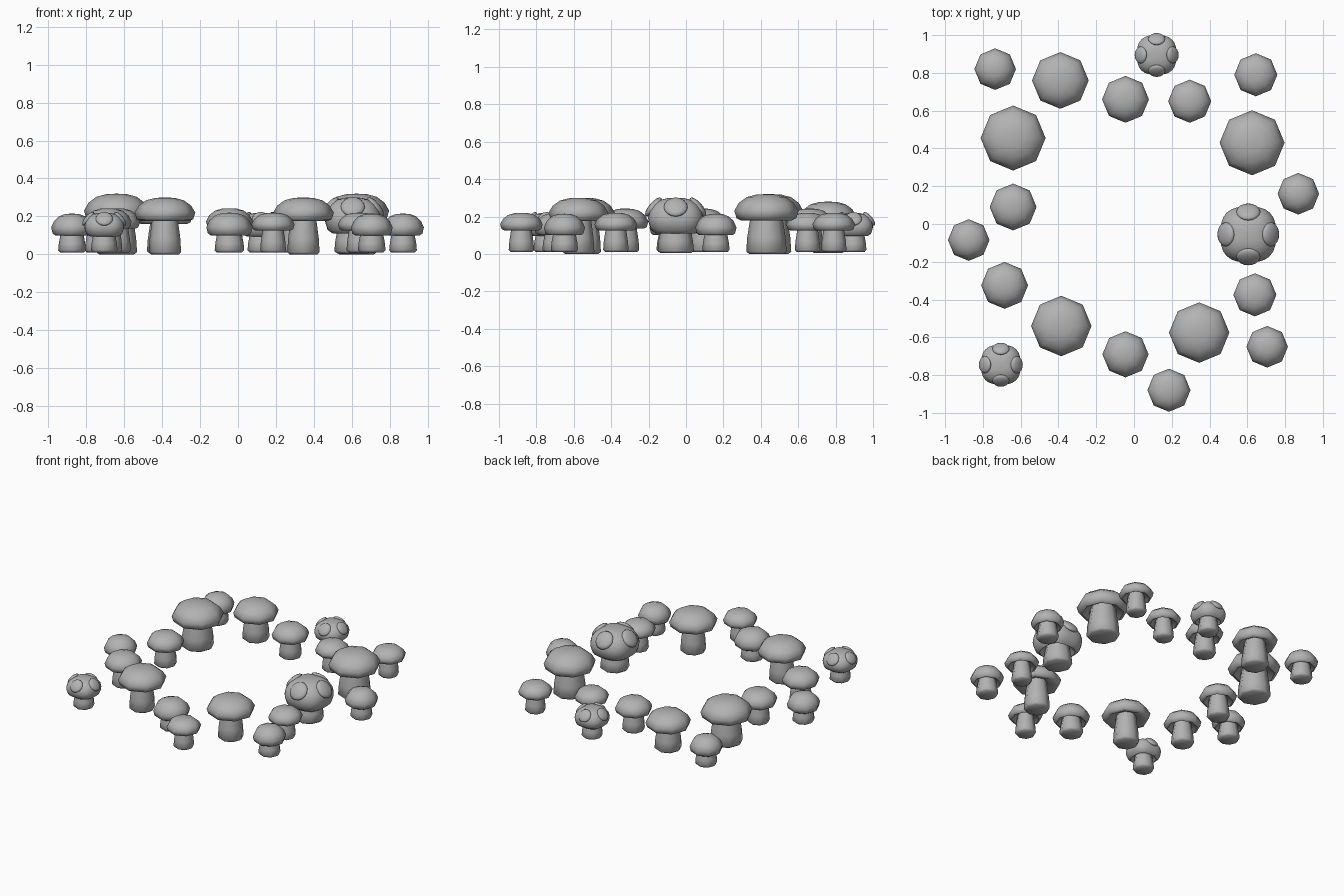
import bpy, bmesh, math
from mathutils import Matrix, Vector

if "Cube" in bpy.data.objects:
    bpy.data.objects.remove(bpy.data.objects["Cube"], do_unlink=True)

grey = bpy.data.materials.new("mushroom grey")
grey.use_nodes = True
grey.diffuse_color = (0.45, 0.45, 0.45, 1)
grey.node_tree.nodes["Principled BSDF"].inputs["Base Color"].default_value = (0.45, 0.45, 0.45, 1)


def finish(name, bm, x, y, angle=60):
    bmesh.ops.recalc_face_normals(bm, faces=bm.faces)
    mesh = bpy.data.meshes.new(name)
    bm.to_mesh(mesh)
    bm.free()
    mesh.materials.append(grey)
    obj = bpy.data.objects.new(name, mesh)
    obj.location = (x, y, 0)
    bpy.context.collection.objects.link(obj)
    bpy.ops.object.select_all(action='DESELECT')
    obj.select_set(True)
    bpy.context.view_layer.objects.active = obj
    bpy.ops.object.shade_smooth_by_angle(angle=math.radians(angle))
    return obj


def lathe(profile, sides, squareness=0.0):
    """Turn (radius, z) points about z; squareness pushes out the diagonals."""
    bm = bmesh.new()
    rings = []
    for r, z in profile:
        if r == 0:
            rings.append([bm.verts.new((0, 0, z))] * sides)
            continue
        ring = []
        for i in range(sides):
            a = math.tau * i / sides
            k = r * (1 + squareness * math.sin(2 * a) ** 2)
            ring.append(bm.verts.new((k * math.cos(a), k * math.sin(a), z)))
        rings.append(ring)
    for low, high in zip(rings, rings[1:]):
        for i in range(sides):
            j = (i + 1) % sides
            quad = [low[i], low[j], high[j], high[i]]
            bm.faces.new(list(dict.fromkeys(quad)))
    return bm


# Cap outline: radius fraction, height fraction from rim to crown
CAP = [(0, .35), (.45, .25), (.8, 0), (.93, .08), (1, .36),
       (.86, .66), (.62, .88), (.32, .98), (0, 1)]
ROUND_CAP = [(0, .35), (.5, .2), (.72, 0), (.9, .1), (.98, .3), (1, .43),
             (.95, .62), (.8, .81), (.56, .94), (.3, .99), (0, 1)]


def stem(name, x, y, r, bottom, top):
    h = top - bottom
    profile = [(0, bottom), (r * .85, bottom), (r, bottom + .012),
               (r * .95, bottom + h * .4), (r * .82, bottom + h * .8), (r * .76, top), (0, top)]
    finish(name + "_stem", lathe(profile, 8), x, y)


def plain_mushroom(name, x, y, r, stem_r, rim, top, bottom):
    h = top - rim
    finish(name + "_cap", lathe([(r * a, rim + h * b) for a, b in CAP], 8), x, y)
    stem(name, x, y, stem_r, bottom, rim + h * .3)


def spotted_mushroom(name, x, y, r, stem_r, rim, top, bottom):
    h = top - rim
    body = [(r * .97 * a, rim + h * b) for a, b in ROUND_CAP]
    finish(name + "_cap", lathe(body, 32, .1), x, y)
    stem(name, x, y, stem_r, bottom, rim + h * .3)
    # Four low round spots lying on the shoulders of the cap
    bm = bmesh.new()
    for i in range(4):
        turn = Matrix.Rotation(i * math.pi / 2, 4, 'Z')
        place = Matrix.Translation(Vector((r * .78, 0, rim + h * .74)))
        tilt = Matrix.Rotation(math.radians(50), 4, 'Y')
        size = Matrix.Diagonal((r * .42, r * .42, r * .16, 1))
        bmesh.ops.create_uvsphere(bm, u_segments=16, v_segments=8, radius=1,
                                  matrix=turn @ place @ tilt @ size)
    finish(name + "_spots", bm, x, y)


# Sizes: cap radius, stem radius, rim height, crown height, stem bottom
GIANT = (.172, .108, .18, .32, 0)
LARGE = (.16, .085, .175, .30, 0)
BROAD = (.15, .09, .16, .28, .005)
MEDIUM = (.124, .075, .135, .243, .01)
SQUAT = (.122, .078, .10, .22, .01)
SLIM = (.114, .068, .125, .22, .01)
SMALL = (.11, .073, .10, .215, .01)

ring = {
    "giant": (GIANT, [(-.64, .455), (.625, .43)]),
    "large": (LARGE, [(-.385, -.54), (.345, -.575)]),
    "broad": (BROAD, [(-.39, .76)]),
    "medium": (MEDIUM, [(-.045, .66), (-.64, .09), (-.685, -.325)]),
    "squat": (SQUAT, [(-.045, -.69)]),
    "slim": (SLIM, [(.295, .65), (.645, .79), (.64, -.375), (.185, -.88)]),
    "small": (SMALL, [(-.735, .82), (-.875, -.085), (.87, .16), (.705, -.65)]),
}
for kind, (size, spots) in ring.items():
    for n, (x, y) in enumerate(spots, 1):
        plain_mushroom(f"{kind}_mushroom_{n}", x, y, *size)

# Spotted mushrooms
spotted_mushroom("large_spotted_mushroom", .605, -.055, .152, .097, .11, .30, .005)
for n, (x, y) in enumerate([(.12, .895), (-.705, -.745)], 1):
    spotted_mushroom(f"small_spotted_mushroom_{n}", x, y, .108, .07, .095, .22, .01)
